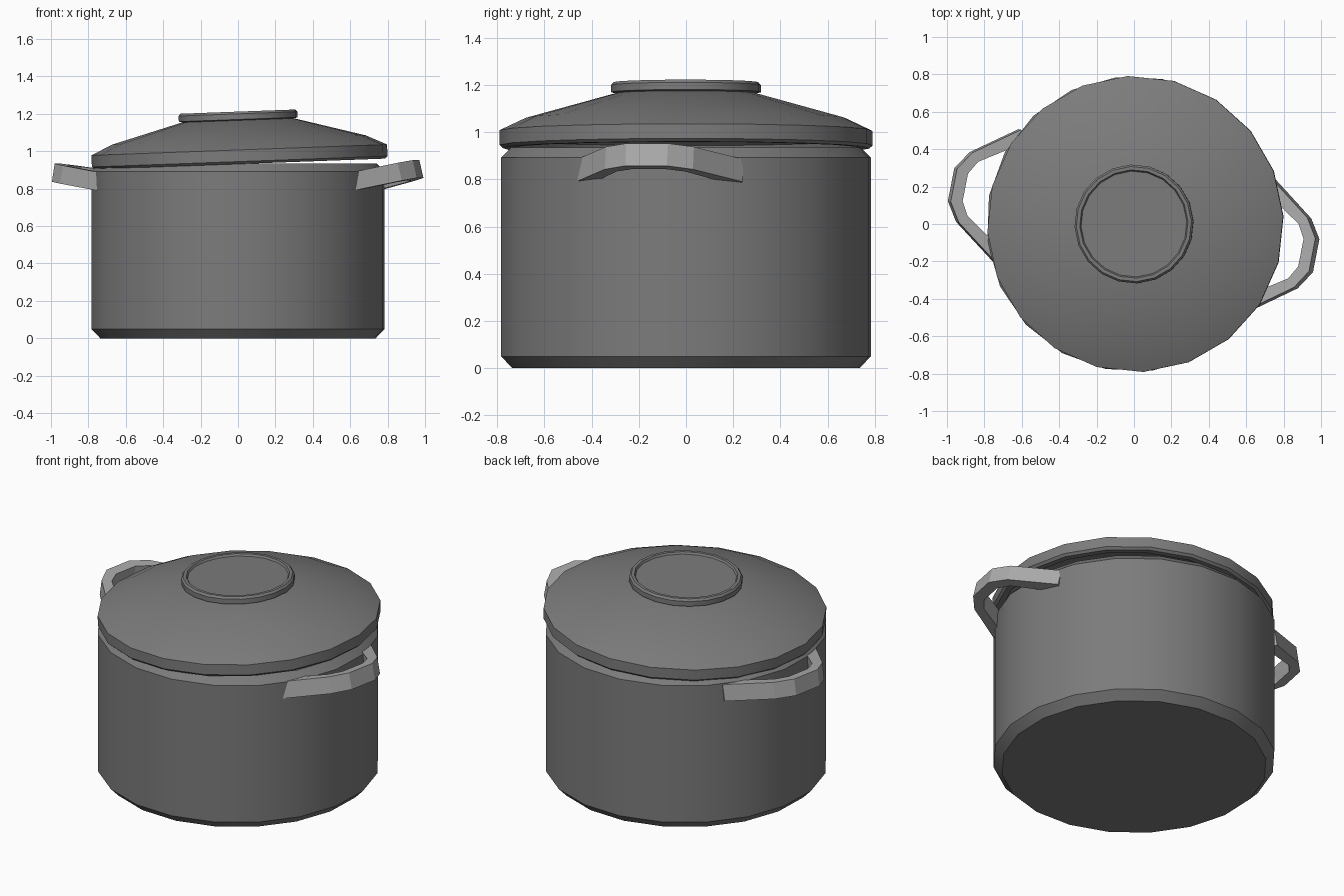
import bpy, bmesh, math
from mathutils import Matrix, Vector

cube = bpy.data.objects.get("Cube")
if cube:
    bpy.data.objects.remove(cube, do_unlink=True)


def material(name, value):
    m = bpy.data.materials.new(name)
    m.use_nodes = True
    col = (value, value, value, 1)
    m.diffuse_color = col
    m.node_tree.nodes["Principled BSDF"].inputs["Base Color"].default_value = col
    return m


dark_grey = material("dark grey metal", 0.2)
light_grey = material("light grey metal", 0.4)


def finish(bm, name, mat):
    bmesh.ops.recalc_face_normals(bm, faces=bm.faces[:])
    mesh = bpy.data.meshes.new(name)
    bm.to_mesh(mesh)
    bm.free()
    mesh.materials.append(mat)
    ob = bpy.data.objects.new(name, mesh)
    bpy.context.collection.objects.link(ob)
    return ob


def loft(bm, rings):
    """Join rings of equal size and close both ends."""
    loops = [[bm.verts.new(p) for p in ring] for ring in rings]
    n = len(loops[0])
    for a, b in zip(loops, loops[1:]):
        for i in range(n):
            j = (i + 1) % n
            bm.faces.new((a[i], a[j], b[j], b[i]))
    bm.faces.new(loops[0])
    bm.faces.new(loops[-1])


def lathe(name, profile, mat, turn, sides=20):
    bm = bmesh.new()
    angles = [math.radians(turn) + math.tau * i / sides for i in range(sides)]
    loft(bm, [[(r * math.cos(a), r * math.sin(a), z) for a in angles]
              for r, z in profile])
    ob = finish(bm, name, mat)
    bpy.ops.object.select_all(action='DESELECT')
    ob.select_set(True)
    bpy.context.view_layer.objects.active = ob
    bpy.ops.object.shade_smooth_by_angle(angle=math.radians(30))
    return ob


# Pot: chamfered base, straight wall, chamfered rim, hollow inside
lathe("pot_body", [(0.742, 0), (0.79, 0.05), (0.79, 0.892), (0.748, 0.935),
                   (0.715, 0.935), (0.715, 0.06)], dark_grey, 7)

# Lid: hollow underside, rim, two-slope dome, sitting slightly crooked
lid = lathe("lid", [(0.30, 0.13), (0.66, 0.03), (0.735, -0.03), (0.745, -0.068),
                    (0.778, -0.068), (0.792, -0.055), (0.792, 0.007),
                    (0.68, 0.06), (0.30, 0.165)], dark_grey, 3)

# Dished knob on the lid
knob = lathe("lid_knob", [(0.29, 0.14), (0.29, 0.163), (0.318, 0.17),
                          (0.318, 0.2), (0.308, 0.212), (0.29, 0.212),
                          (0.283, 0.2)], dark_grey, 3)
for part in (lid, knob):
    part.location = (0.007, 0, 1.0)
    part.rotation_euler = (0, math.radians(-2.1), 0)


# Handles: flat bar bent around chamfered corners, tilted upwards
def handle(name, turn, tilt):
    half = [((0.70, 0.36), (0.63, 0.32)), ((0.935, 0.19), (0.895, 0.148)),
            ((1.0, 0.09), (0.937, 0.075))]
    path = half + [((o[0], -o[1]), (i[0], -i[1])) for o, i in reversed(half)]
    base, height = 0.79, 0.098
    bm = bmesh.new()
    loft(bm, [[(o[0], o[1], 0), (o[0], o[1], height),
               (i[0], i[1], height), (i[0], i[1], 0)] for o, i in path])
    pivot = Vector((0.70, 0, 0))
    bm.transform(Matrix.Translation((0, 0.02, base))
                 @ Matrix.Rotation(math.radians(turn), 4, 'Z')
                 @ Matrix.Translation(pivot)
                 @ Matrix.Rotation(math.radians(-tilt), 4, 'Y')
                 @ Matrix.Translation(-pivot))
    finish(bm, name, light_grey)


handle("left_handle", -11, 13)
handle("right_handle", 169, 9)
